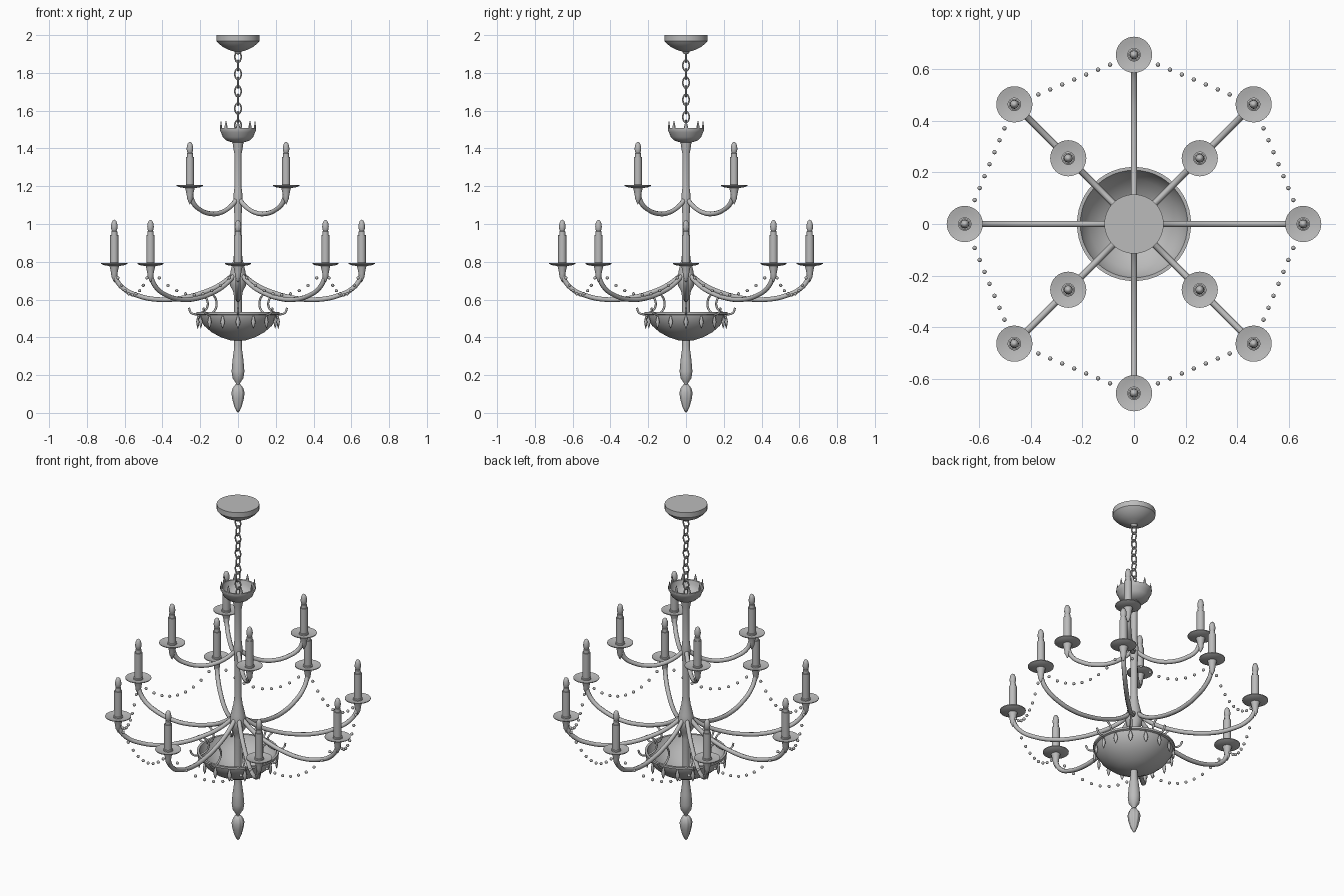
import bpy, bmesh, math
from mathutils import Vector

if "Cube" in bpy.data.objects:
    bpy.data.objects.remove(bpy.data.objects["Cube"])

metal = bpy.data.materials.new("grey_metal")
metal.diffuse_color = (0.5, 0.5, 0.5, 1)
metal.use_nodes = True
metal.node_tree.nodes["Principled BSDF"].inputs["Base Color"].default_value = metal.diffuse_color


def add(name, mesh, loc=(0, 0, 0), rot=0.0):
    ob = bpy.data.objects.new(name, mesh)
    bpy.context.collection.objects.link(ob)
    ob.location = loc
    ob.rotation_euler = (0, 0, rot)
    return ob


def finish(bm, name, angle=40):
    bmesh.ops.recalc_face_normals(bm, faces=bm.faces)
    me = bpy.data.meshes.new(name)
    for f in bm.faces:
        f.smooth = True
    for e in bm.edges:
        if len(e.link_faces) == 2 and e.calc_face_angle(0) > math.radians(angle):
            e.smooth = False
    bm.to_mesh(me)
    bm.free()
    me.materials.append(metal)
    return me


def lathe(name, profile, sides=32, ribs=0, depth=0.0, angle=40):
    """Revolve (radius, height) points; optional ribs pinch alternate spokes."""
    bm = bmesh.new()
    rings = []
    for r, z in profile:
        if r < 1e-5:
            rings.append([bm.verts.new((0, 0, z))])
            continue
        ring = []
        for i in range(sides):
            a = 2 * math.pi * i / sides
            k = r * (1 - depth * (0.5 - 0.5 * math.cos(ribs * a)))
            ring.append(bm.verts.new((k * math.cos(a), k * math.sin(a), z)))
        rings.append(ring)
    for p, q in zip(rings, rings[1:]):
        for i in range(sides):
            j = (i + 1) % sides
            if len(p) == 1:
                bm.faces.new((p[0], q[i], q[j]))
            elif len(q) == 1:
                bm.faces.new((p[i], p[j], q[0]))
            else:
                bm.faces.new((p[i], p[j], q[j], q[i]))
    return finish(bm, name, angle)


def tube(name, pts, radius, cyclic=False, res=6):
    """Smooth round tube through (r, z) points in the xz plane."""
    cu = bpy.data.curves.new(name, 'CURVE')
    cu.dimensions = '3D'
    cu.resolution_u = res
    cu.bevel_depth = radius
    cu.bevel_resolution = 2
    cu.use_fill_caps = True
    sp = cu.splines.new('BEZIER')
    sp.bezier_points.add(len(pts) - 1)
    sp.use_cyclic_u = cyclic
    for bp, (r, z) in zip(sp.bezier_points, pts):
        bp.co = (r, 0, z)
        bp.handle_left_type = bp.handle_right_type = 'AUTO'
    ob = add(name, cu)
    dg = bpy.context.evaluated_depsgraph_get()
    me = bpy.data.meshes.new_from_object(ob.evaluated_get(dg))
    bpy.data.objects.remove(ob)
    bm = bmesh.new()
    bm.from_mesh(me)
    return finish(bm, name, 50)


def polar(r, a, z):
    return (r * math.cos(a), r * math.sin(a), z)


# ceiling canopy
add("ceiling_canopy", lathe("ceiling_canopy", [
    (0, 2.0), (0.115, 2.0), (0.115, 1.97), (0.104, 1.957), (0.08, 1.937),
    (0.052, 1.923), (0.02, 1.913), (0.012, 1.9), (0, 1.898)], angle=25))

# chain of alternating links
link = tube("chain_link", [(0.0, 0.029), (0.014, 0.015), (0.014, -0.015),
                           (0.0, -0.029), (-0.014, -0.015), (-0.014, 0.015)],
            0.0042, cyclic=True, res=3)
for i in range(10):
    add("chain_link", link, (0, 0, 1.885 - i * 0.0455), (i % 2) * math.pi / 2)

# crown cup with upright leaves
add("crown_cup", lathe("crown_cup", [
    (0, 1.43), (0.03, 1.432), (0.06, 1.441), (0.08, 1.46), (0.09, 1.485), (0.096, 1.495),
    (0.096, 1.508), (0.087, 1.508), (0.081, 1.485), (0.07, 1.465), (0.045, 1.45), (0, 1.446)]))
leaf = lathe("crown_leaf", [(0, -0.022), (0.008, -0.014), (0.011, 0), (0.006, 0.02), (0, 0.038)], 8)
for i in range(8):
    a = i * math.pi / 4
    add("crown_leaf", leaf, polar(0.09, a, 1.513), a).scale = (0.5, 1, 1)

# central stem and lower baluster
add("central_stem", lathe("central_stem", [
    (0, 1.445), (0.03, 1.44), (0.026, 1.41), (0.019, 1.37), (0.018, 1.2), (0.022, 1.17),
    (0.025, 1.13), (0.021, 1.08), (0.019, 1.04), (0.019, 0.86), (0.025, 0.81), (0.038, 0.755),
    (0.046, 0.71), (0.043, 0.675), (0.026, 0.645), (0.02, 0.61), (0.02, 0.36),
    (0.021, 0.34), (0.029, 0.28), (0.034, 0.22), (0.029, 0.185), (0.014, 0.162),
    (0.009, 0.152), (0.009, 0.14), (0, 0.14)], 24))
add("ribbed_finial", lathe("ribbed_finial", [
    (0, 0.15), (0.015, 0.149), (0.028, 0.132), (0.035, 0.108), (0.031, 0.075),
    (0.02, 0.035), (0.009, 0.01), (0, 0)], 32, ribs=8, depth=0.12, angle=60))

# open bowl with pendants
add("bowl", lathe("bowl", [
    (0, 0.382), (0.04, 0.384), (0.09, 0.4), (0.14, 0.427), (0.18, 0.462), (0.205, 0.5),
    (0.21, 0.518), (0.221, 0.522), (0.221, 0.534), (0.208, 0.534), (0.198, 0.505),
    (0.172, 0.47), (0.135, 0.437), (0.088, 0.411), (0.04, 0.396), (0, 0.394)], 48))
pendant = lathe("bowl_pendant", [(0, -0.037), (0.008, -0.02), (0.0125, 0),
                                 (0.008, 0.018), (0, 0.04)], 8, angle=50)
for i in range(16):
    a = i * math.pi / 8
    add("bowl_pendant", pendant, polar(0.213, a, 0.482), a).scale = (0.7, 1, 1)

# arms and bowl scrolls
lower_arm = tube("lower_arm", [(0.02, 0.735), (0.1, 0.675), (0.2, 0.632), (0.31, 0.606),
                               (0.42, 0.6), (0.53, 0.621), (0.61, 0.662), (0.648, 0.715),
                               (0.655, 0.76)], 0.0125)
upper_arm = tube("upper_arm", [(0.01, 1.13), (0.06, 1.09), (0.13, 1.06), (0.2, 1.054),
                               (0.28, 1.074), (0.335, 1.112), (0.358, 1.17)], 0.0125)
scroll = tube("bowl_scroll", [(0.195, 0.632), (0.165, 0.6), (0.163, 0.56), (0.19, 0.532),
                              (0.225, 0.522), (0.25, 0.532), (0.26, 0.556)], 0.0055)

# candle holder parts, origin at pan height
cup = lathe("holder_cup", [(0, -0.095), (0.006, -0.085), (0.01, -0.075), (0.015, -0.065),
                           (0.017, -0.045), (0.021, -0.025), (0.026, -0.005), (0, -0.003)], 16)
pan = lathe("drip_pan", [(0, -0.008), (0.025, -0.008), (0.055, -0.003), (0.07, 0.004),
                         (0.07, 0.008), (0.05, 0.004), (0.025, 0), (0, 0)])
candle = lathe("candle", [(0, -0.002), (0.026, -0.002), (0.026, 0.008), (0.0215, 0.01),
                          (0.0215, 0.157), (0, 0.157)], 20)
bulb = lathe("candle_bulb", [(0, 0.15), (0.016, 0.15), (0.016, 0.176), (0.0125, 0.178),
                             (0.0165, 0.19), (0.0175, 0.2), (0.0155, 0.217),
                             (0.01, 0.231), (0, 0.238)], 16)


def holder(tier, r, a, z):
    for part in (cup, pan, candle, bulb):
        add(tier + "_" + part.name, part, polar(r, a, z), a)


for i in range(8):
    a = i * math.pi / 4
    add("lower_arm", lower_arm, rot=a)
    add("bowl_scroll", scroll, rot=a)
    holder("lower", 0.655, a, 0.785)
for i in range(4):
    a = math.pi / 4 + i * math.pi / 2
    add("upper_arm", upper_arm, rot=a)
    holder("upper", 0.36, a, 1.198)

# sagging bead garlands between lower arms
bm = bmesh.new()
bmesh.ops.create_uvsphere(bm, u_segments=12, v_segments=8, radius=0.0085)
bead = finish(bm, "garland_bead")
for i in range(8):
    p = Vector(polar(0.655, i * math.pi / 4, 0.765))
    q = Vector(polar(0.655, (i + 1) * math.pi / 4, 0.765))
    for k in range(1, 10):
        t = k / 10
        c = p.lerp(q, t)
        c.z -= 0.14 * 4 * t * (1 - t)
        add("garland_bead", bead, c)
